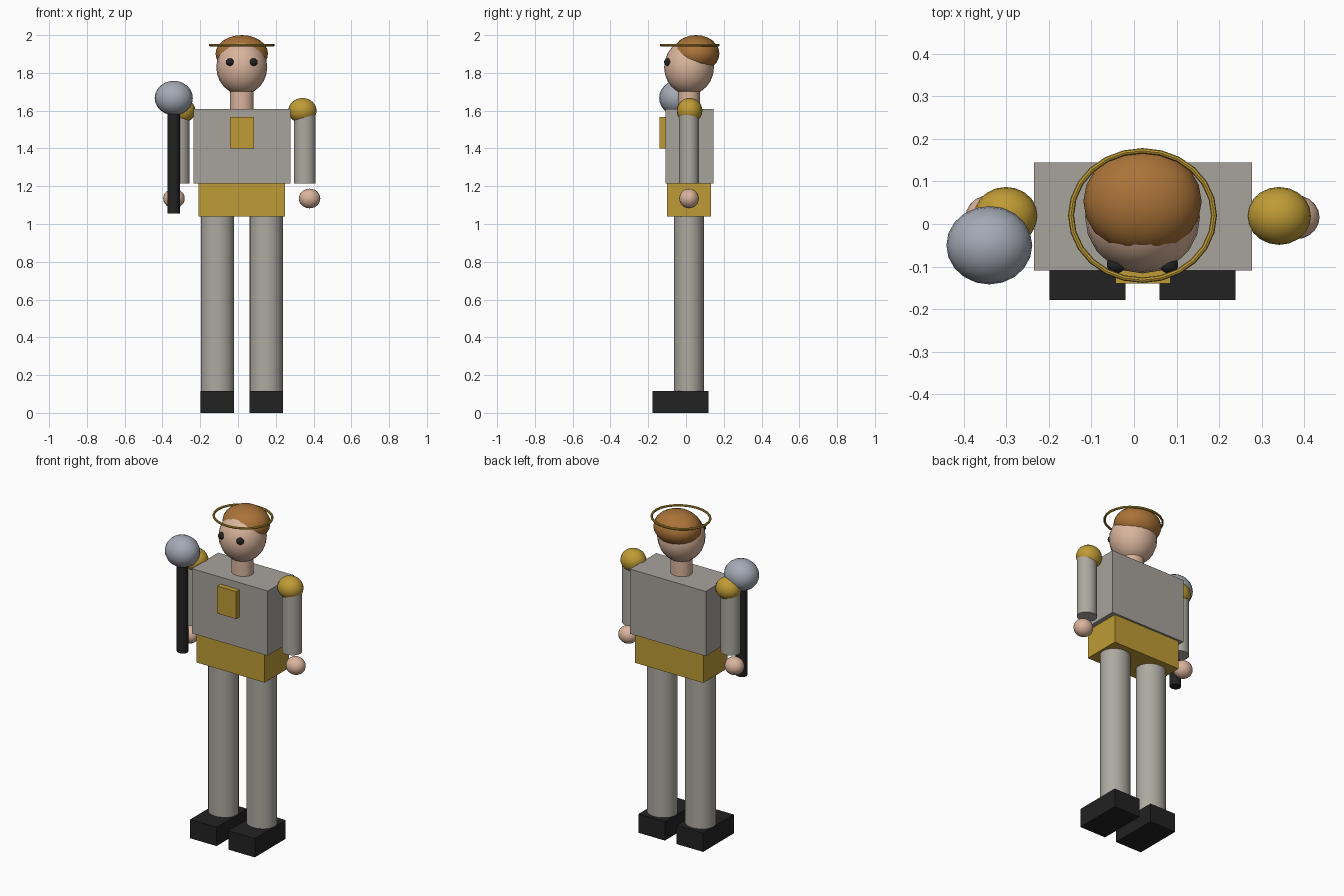
import bpy
import math

cube = bpy.data.objects.get("Cube")
if cube:
    bpy.data.objects.remove(cube, do_unlink=True)

CX, CY = 0.02, 0.016  # body axis


def material(name, rgb):
    m = bpy.data.materials.new(name)
    m.use_nodes = True
    colour = (*rgb, 1)
    m.diffuse_color = colour
    m.node_tree.nodes["Principled BSDF"].inputs["Base Color"].default_value = colour
    return m


tunic = material("warm grey", (0.39, 0.36, 0.33))
cloth = material("light cloth grey", (0.42, 0.40, 0.355))
gold = material("gold", (0.52, 0.33, 0.036))
skin = material("skin", (0.70, 0.46, 0.335))
brown = material("hair brown", (0.40, 0.17, 0.04))
steel = material("steel", (0.37, 0.40, 0.46))
black = material("black", (0.016, 0.016, 0.016))


def finish(name, mat, smooth=True):
    ob = bpy.context.object
    ob.name = name
    ob.data.materials.append(mat)
    if smooth:
        bpy.ops.object.shade_smooth_by_angle(angle=math.radians(40))
    return ob


def box(name, mat, x, y, z):
    """Box from (low, high) ranges on each axis."""
    ranges = (x, y, z)
    bpy.ops.mesh.primitive_cube_add(size=1, location=[(a + b) / 2 for a, b in ranges])
    bpy.context.object.scale = [b - a for a, b in ranges]
    return finish(name, mat, False)


def ball(name, mat, centre, radii):
    bpy.ops.mesh.primitive_uv_sphere_add(segments=20, ring_count=12, location=centre)
    bpy.context.object.scale = radii
    return finish(name, mat)


def tube(name, mat, x, y, rx, ry, z0, z1):
    bpy.ops.mesh.primitive_cylinder_add(vertices=24, radius=1, depth=1,
                                        location=(x, y, (z0 + z1) / 2))
    bpy.context.object.scale = (rx, ry, z1 - z0)
    return finish(name, mat)


# Trunk
box("torso", tunic, (-0.235, 0.277), (-0.109, 0.145), (1.215, 1.61))
box("belt", gold, (-0.21, 0.25), (-0.10, 0.133), (1.04, 1.217))
box("chest_plate", gold, (-0.043, 0.086), (-0.14, -0.105), (1.40, 1.567))
tube("neck", skin, CX, CY, 0.063, 0.058, 1.59, 1.74)

# Head
ball("head", skin, (CX, CY, 1.83), (0.135, 0.132, 0.145))
ball("hair", brown, (CX, 0.053, 1.902), (0.139, 0.124, 0.098))
bpy.ops.mesh.primitive_torus_add(major_segments=24, minor_segments=8, major_radius=0.168,
                                 minor_radius=0.007, location=(CX, 0.02, 1.947))
bpy.context.object.scale.y = 0.905
finish("halo", gold)

# Paired parts
for side, s in (("left", 1), ("right", -1)):
    ball(side + "_eye", black, (CX + s * 0.062, -0.096, 1.857), (0.022, 0.02, 0.02))
    tube(side + "_arm", cloth, CX + s * 0.333, CY, 0.057, 0.053, 1.215, 1.6)
    ball(side + "_shoulder", gold, (CX + s * 0.321, 0.019, 1.6), (0.075, 0.068, 0.067))
    ball(side + "_hand", skin, (CX + s * 0.359, CY, 1.135), (0.057, 0.052, 0.052))
    leg_x = CX + s * 0.129
    tube(side + "_leg", cloth, leg_x, CY, 0.088, 0.08, 0.1, 1.05)
    box(side + "_foot", black, (leg_x - 0.089, leg_x + 0.089), (-0.178, 0.118), (0, 0.115))

# Mace
tube("mace_handle", black, -0.34, -0.05, 0.033, 0.03, 1.055, 1.65)
ball("mace_head", steel, (-0.34, -0.05, 1.667), (0.101, 0.092, 0.091))
